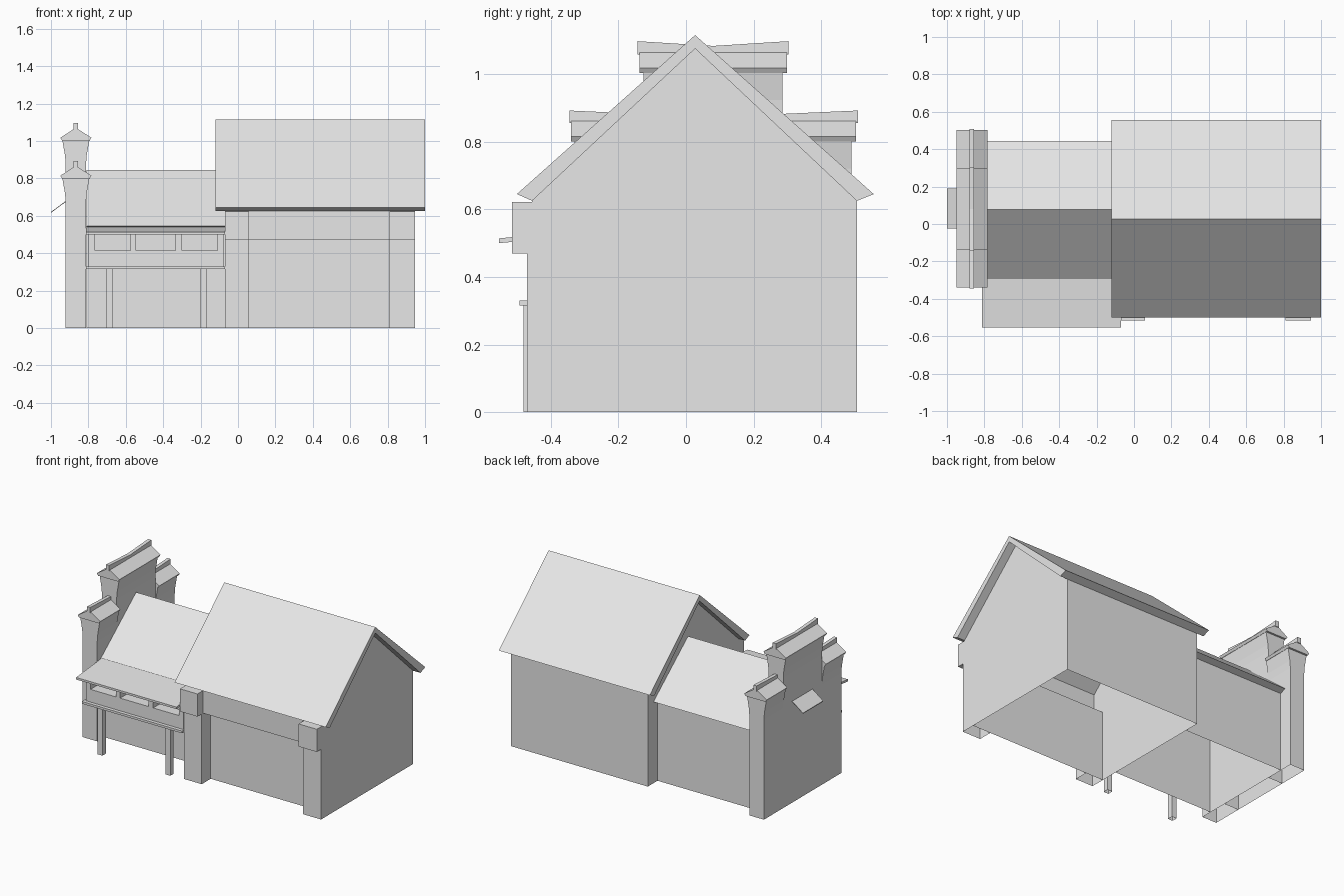
import bpy, bmesh
from mathutils import Vector

cube = bpy.data.objects.get("Cube")
if cube:
    bpy.data.objects.remove(cube, do_unlink=True)

plaster = bpy.data.materials.new("light_grey")
plaster.use_nodes = True
GREY = (0.8, 0.8, 0.8, 1)
plaster.diffuse_color = GREY
plaster.node_tree.nodes["Principled BSDF"].inputs["Base Color"].default_value = GREY


def extrude(name, profile, axis, lo, hi, open_top=False):
    """Extrude a profile along x (points are y, z) or along y (points are x, z).
    Faces resting on the ground are left open."""
    bm = bmesh.new()

    def place(p, t):
        return (t, p[0], p[1]) if axis == "x" else (p[0], t, p[1])

    face = bm.faces.new([bm.verts.new(place(p, lo)) for p in profile])
    moved = bmesh.ops.extrude_face_region(bm, geom=[face])["geom"]
    shift = Vector((hi - lo, 0, 0) if axis == "x" else (0, hi - lo, 0))
    bmesh.ops.translate(bm, vec=shift,
                        verts=[v for v in moved if isinstance(v, bmesh.types.BMVert)])
    bmesh.ops.recalc_face_normals(bm, faces=bm.faces)
    bm.normal_update()
    doomed = [f for f in bm.faces
              if all(abs(v.co.z) < 1e-4 for v in f.verts)
              or (open_top and f.normal.z > 0.3)]
    bmesh.ops.delete(bm, geom=doomed, context="FACES")
    mesh = bpy.data.meshes.new(name)
    bm.to_mesh(mesh)
    bm.free()
    mesh.materials.append(plaster)
    obj = bpy.data.objects.new(name, mesh)
    bpy.context.collection.objects.link(obj)
    return obj


def box(name, x, y, z):
    return extrude(name, [(y[0], z[0]), (y[1], z[0]), (y[1], z[1]), (y[0], z[1])],
                   "x", x[0], x[1])


# Main house: overhanging upper band on the front, gabled ends
extrude("house_walls",
        [(-0.375, 0), (-0.375, 0.47), (-0.455, 0.47), (-0.455, 0.625),
         (0.027, 1.075), (0.505, 0.625), (0.505, 0)],
        "x", -0.07, 0.945, open_top=True)
extrude("house_roof",
        [(-0.5, 0.645), (0.027, 1.115), (0.555, 0.645),
         (0.505, 0.625), (0.027, 1.075), (-0.455, 0.625)],
        "x", -0.12, 1.0)

# Corner piers with projecting heads
for side, x in (("right", (-0.07, 0.06)), ("left", (0.81, 0.945))):
    box(side + "_pier", x, (-0.47, -0.375), (0, 0.47))
    box(side + "_pier_head", x, (-0.515, -0.455), (0.47, 0.622))

# Lower wing
extrude("wing_walls",
        [(-0.255, 0), (-0.255, 0.53), (0.078, 0.81), (0.402, 0.53), (0.402, 0)],
        "x", -0.81, -0.07, open_top=True)
extrude("wing_roof",
        [(-0.295, 0.545), (0.078, 0.845), (0.445, 0.545),
         (0.402, 0.53), (0.078, 0.81), (-0.255, 0.53)],
        "x", -0.81, -0.07)

# Stall in front of the wing
extrude("stall_canopy",
        [(-0.553, 0.5), (-0.553, 0.514), (-0.25, 0.543), (-0.25, 0.528)],
        "x", -0.813, -0.07)
box("stall_board", (-0.813, -0.07), (-0.493, -0.255), (0.315, 0.33))
box("stall_sill", (-0.8, -0.075), (-0.47, -0.255), (0.33, 0.415))
box("stall_back", (-0.8, -0.075), (-0.4, -0.255), (0.415, 0.512))
for i, x in enumerate([(-0.8, -0.765), (-0.575, -0.545), (-0.335, -0.3), (-0.11, -0.075)]):
    box(f"stall_mullion_{i + 1}", x, (-0.47, -0.4), (0.415, 0.508))
for side, x in (("right", -0.705), ("left", -0.202)):
    box(side + "_stall_post", (x, x + 0.036), (-0.48, -0.444), (0, 0.318))

# Stepped end wall: three flared sections, each with a coping and ridge strip
WALL_X = -0.867


def wall_section(name, wall, coping, ridge, top, ridge_top):
    half = [(0.054, 0), (0.054, top - 0.13), (0.058, top - 0.08), (0.072, top)]
    outline = [(WALL_X + w, z) for w, z in half]
    outline += [(WALL_X - w, z) for w, z in reversed(half)]
    extrude(name + "_wall", outline, "y", *wall)
    cap = [(-0.083, 0.015), (0, 0.068), (0.083, 0.015), (0.074, 0), (-0.074, 0)]
    extrude(name + "_coping", [(WALL_X + w, top + z) for w, z in cap], "y", *coping)
    extrude(name + "_ridge_strip",
            [(ridge[0], top + 0.055), (ridge[1], top + 0.055)] + ridge_top,
            "x", WALL_X - 0.012, WALL_X + 0.012)


wall_section("middle", (-0.125, 0.285), (-0.138, 0.298), (-0.143, 0.303), 1.003,
             [(0.303, 1.097), (0.08, 1.083), (-0.143, 1.097)])
wall_section("front", (-0.33, -0.125), (-0.34, -0.125), (-0.345, -0.125), 0.8,
             [(-0.125, 0.882), (-0.345, 0.892)])
wall_section("back", (0.285, 0.49), (0.285, 0.503), (0.285, 0.508), 0.8,
             [(0.508, 0.892), (0.285, 0.882)])

# Small sloping awning on the end wall
extrude("end_awning",
        [(-1.0, 0.616), (-1.0, 0.621), (-0.915, 0.684), (-0.915, 0.679)],
        "y", -0.025, 0.19)
